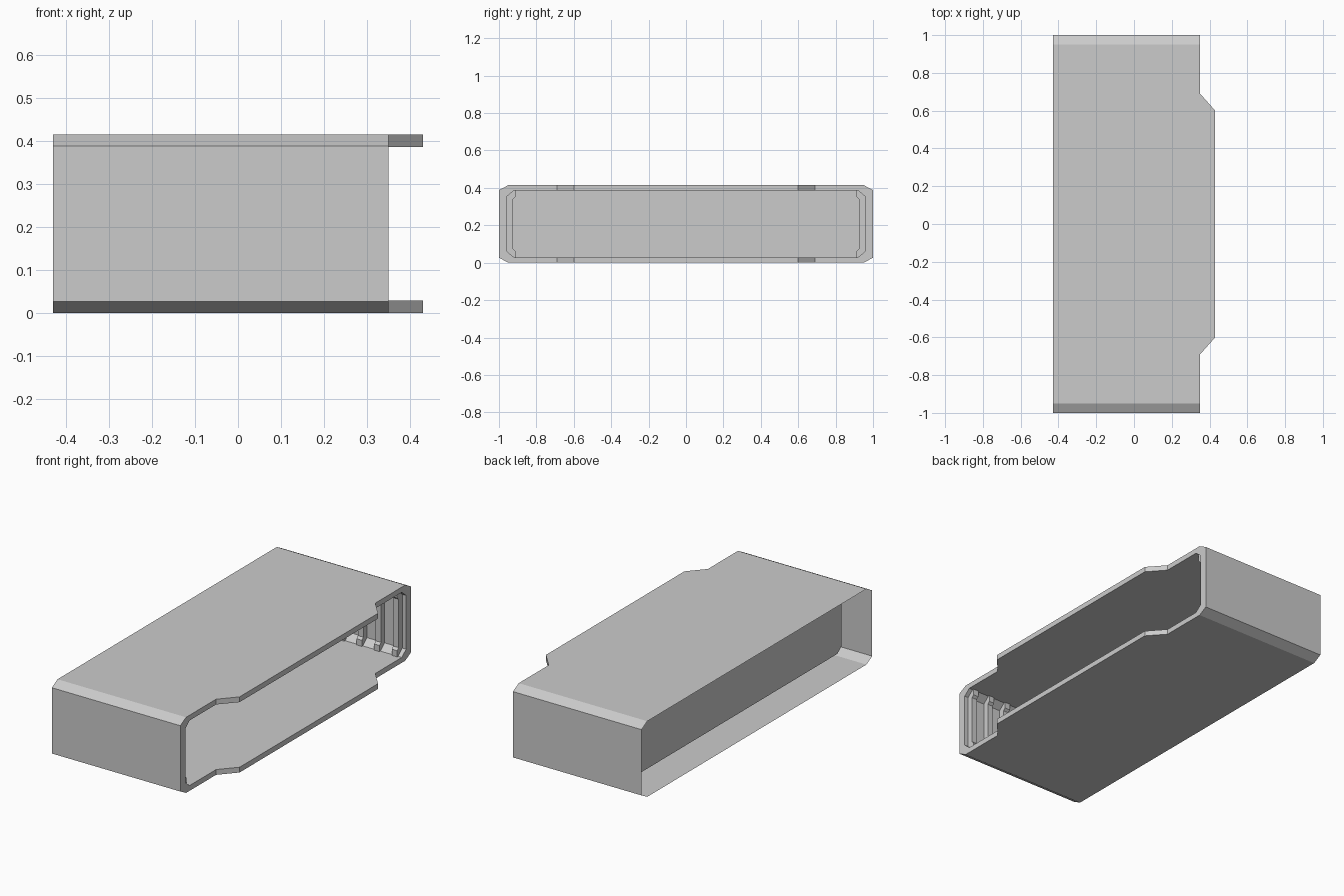
import bpy, bmesh

if "Cube" in bpy.data.objects:
    bpy.data.objects.remove(bpy.data.objects["Cube"])

BACK, FRONT, TONGUE, CAVITY = -0.43, 0.35, 0.43, -0.275
HEIGHT = 0.415


def finish(bm, name):
    bmesh.ops.recalc_face_normals(bm, faces=bm.faces[:])
    mesh = bpy.data.meshes.new(name)
    bm.to_mesh(mesh)
    bm.free()
    obj = bpy.data.objects.new(name, mesh)
    bpy.context.collection.objects.link(obj)
    return obj


def section(y, y_flat, z, z_side):
    """Chamfered rectangle with extra tongue points, as (x at front, y, z)."""
    low = [(FRONT, -y, z_side), (FRONT, -y_flat, z), (FRONT, -0.69, z), (TONGUE, -0.6, z),
           (TONGUE, 0.6, z), (FRONT, 0.69, z), (FRONT, y_flat, z), (FRONT, y, z_side)]
    return low + [(px, py, HEIGHT - pz) for px, py, pz in reversed(low)]


# Sleeve: outer skin open at the back, thick front rim, closed inner cavity
outer = section(1.0, 0.95, 0.0, 0.027)
inner = section(0.957, 0.92, 0.029, 0.06)
bm = bmesh.new()
rings = [
    [bm.verts.new((BACK, y, z)) for _, y, z in outer],
    [bm.verts.new(p) for p in outer],
    [bm.verts.new(p) for p in inner],
    [bm.verts.new((CAVITY, y, z)) for _, y, z in inner],
]
n = len(outer)
for a, b in zip(rings, rings[1:]):
    for i in range(n):
        j = (i + 1) % n
        bm.faces.new((a[i], a[j], b[j], b[i]))
bm.faces.new(rings[-1])
finish(bm, "sleeve")

# Guide ribs: upright strips with a foot at each end, on both end walls
foot = [(0.957, 0.06), (0.92, 0.029), (0.912, 0.029), (0.912, 0.063), (0.925, 0.075)]
profile = foot + [(y, HEIGHT - z) for y, z in reversed(foot)]
for side, label in ((1, "rear"), (-1, "front")):
    bm = bmesh.new()
    for k in range(5):
        x = 0.295 - 0.107 * k
        face = bm.faces.new([bm.verts.new((x, side * y, z)) for y, z in profile])
        ext = bmesh.ops.extrude_face_region(bm, geom=[face])
        moved = [v for v in ext["geom"] if isinstance(v, bmesh.types.BMVert)]
        bmesh.ops.translate(bm, verts=moved, vec=(0.032, 0, 0))
    finish(bm, label + "_guide_ribs")
